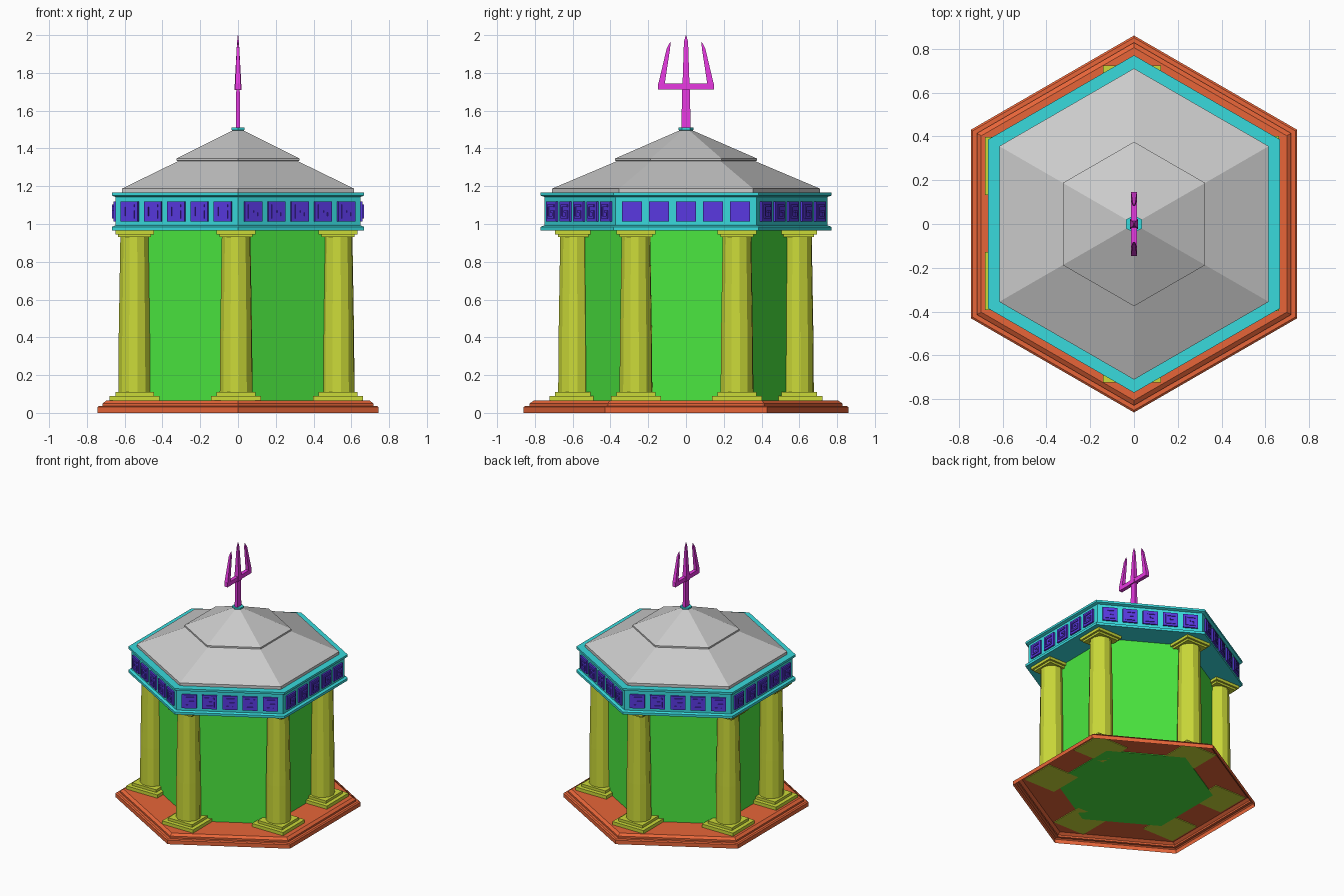
import bpy, bmesh
from math import sin, cos, pi, radians, sqrt
from mathutils import Matrix

if "Cube" in bpy.data.objects:
    bpy.data.objects.remove(bpy.data.objects["Cube"])

COLORS = {"red": (0.8, 0.13, 0.04, 1), "olive": (0.6, 0.7, 0.04, 1), "green": (0.07, 0.8, 0.05, 1),
          "cyan": (0.04, 0.7, 0.72, 1), "blue": (0.1, 0.04, 0.75, 1), "magenta": (0.8, 0.04, 0.75, 1)}
MATS = {}
for key, rgba in COLORS.items():
    MATS[key] = bpy.data.materials.new(key)
    MATS[key].diffuse_color = rgba


def loft(bm, rings, bottom=True, top=True):
    """Skin a stack of equal-sized point rings."""
    vs = [[bm.verts.new(p) for p in ring] for ring in rings]
    n = len(vs[0])
    for a, b in zip(vs, vs[1:]):
        for i in range(n):
            j = (i + 1) % n
            bm.faces.new((a[i], a[j], b[j], b[i]))
    if bottom:
        bm.faces.new(vs[0][::-1])
    if top:
        bm.faces.new(vs[-1])


def prism(bm, profile, sides=6, cx=0, cy=0, turn=pi / 2, **caps):
    """Polygonal lathe of a (radius, height) profile."""
    loft(bm, [[(cx + r * cos(turn + 2 * pi * i / sides), cy + r * sin(turn + 2 * pi * i / sides), z)
               for i in range(sides)] for r, z in profile], **caps)


def square(bm, width, z0, z1, cx, cy):
    r = width / sqrt(2)
    prism(bm, [(r, z0), (r, z1)], 4, cx, cy, pi / 4)


def bar(bm, sections):
    """Rectangular bar through sections (y, z, half x, half y)."""
    loft(bm, [[(-hx, y - hy, z), (hx, y - hy, z), (hx, y + hy, z), (-hx, y + hy, z)]
              for y, z, hx, hy in sections])


def finish(bm, name, color=None):
    mesh = bpy.data.meshes.new(name)
    bm.to_mesh(mesh)
    bm.free()
    ob = bpy.data.objects.new(name, mesh)
    bpy.context.collection.objects.link(ob)
    if color:
        mesh.materials.append(MATS[color])


# Stepped base, a shell open underneath
bm = bmesh.new()
prism(bm, [(0.86, 0), (0.86, 0.03), (0.85, 0.037), (0.828, 0.037), (0.828, 0.05), (0.805, 0.065)], bottom=False)
finish(bm, "base", "red")

# Inner chamber wall
bm = bmesh.new()
prism(bm, [(0.56, 0.06), (0.56, 0.97)])
finish(bm, "chamber_wall", "green")

# Six columns with stepped plinths and square capitals
spots = [(-0.01, -0.59), (0.53, -0.265), (0.53, 0.27), (-0.01, 0.59), (-0.547, 0.265), (-0.547, -0.26)]
for i, (x, y) in enumerate(spots):
    bm = bmesh.new()
    square(bm, 0.265, 0.06, 0.09, x, y)
    square(bm, 0.205, 0.09, 0.11, x, y)
    prism(bm, [(0.088, 0.11), (0.086, 0.4), (0.077, 0.935)], 12, x, y, radians(10), bottom=False, top=False)
    square(bm, 0.175, 0.93, 0.945, x, y)
    square(bm, 0.205, 0.945, 0.967, x, y)
    finish(bm, f"column_{i + 1}", "olive")

# Entablature ring with a flange above and below
bm = bmesh.new()
prism(bm, [(0.77, 0.966), (0.77, 0.985), (0.752, 0.992), (0.748, 0.992),
           (0.748, 1.143), (0.758, 1.146), (0.77, 1.15), (0.77, 1.166)])
finish(bm, "entablature", "cyan")

# Square frieze panels carrying a raised meander, five per side
strokes = [(0, 0.03, 0.068, 0.012), (-0.028, 0, 0.012, 0.05), (0, -0.03, 0.068, 0.012),
           (0.028, -0.015, 0.012, 0.02), (0.016, 0, 0.036, 0.012)]
for side in range(6):
    bm = bmesh.new()
    spin = Matrix.Rotation(side * pi / 3, 4, 'Z')

    def block(u, z, w, h, outer):
        place = Matrix.Translation(((0.64 + outer) / 2, u, z)) @ Matrix.Diagonal((outer - 0.64, w, h, 1))
        bmesh.ops.create_cube(bm, size=1, matrix=spin @ place)

    for k in range(-2, 3):
        u = k * 0.1425
        block(u, 1.066, 0.105, 0.104, 0.66)
        for du, dz, w, h in strokes:
            block(u + du, 1.066 + dz, w, h, 0.666)
    finish(bm, f"frieze_panels_{side + 1}", "blue")

# Two-tier hexagonal roof
bm = bmesh.new()
prism(bm, [(0.71, 1.166), (0.71, 1.187), (0.365, 1.333), (0.375, 1.335), (0.375, 1.347), (0.035, 1.495)])
finish(bm, "roof")

# Collar at the roof peak
bm = bmesh.new()
prism(bm, [(0.034, 1.485), (0.034, 1.495), (0.041, 1.498), (0.041, 1.51)])
finish(bm, "roof_collar", "cyan")

# Three-pronged finial
bm = bmesh.new()
bar(bm, [(0, 1.5, 0.012, 0.024), (0, 1.72, 0.009, 0.021)])
bar(bm, [(0, 1.713, 0.014, 0.147), (0, 1.745, 0.014, 0.147)])
bar(bm, [(0, 1.71, 0.018, 0.022), (0, 1.75, 0.017, 0.018), (0, 1.965, 0.005, 0.011), (0, 2.0, 0.001, 0.001)])
for s in (-1, 1):
    bar(bm, [(s * 0.13, 1.74, 0.014, 0.017), (s * 0.093, 1.93, 0.007, 0.009), (s * 0.083, 1.963, 0.001, 0.001)])
finish(bm, "trident_finial", "magenta")

for m in bpy.data.materials:
    if m.users and not m.is_grease_pencil:
        m.use_nodes = True
        m.node_tree.nodes["Principled BSDF"].inputs["Base Color"].default_value = m.diffuse_color
